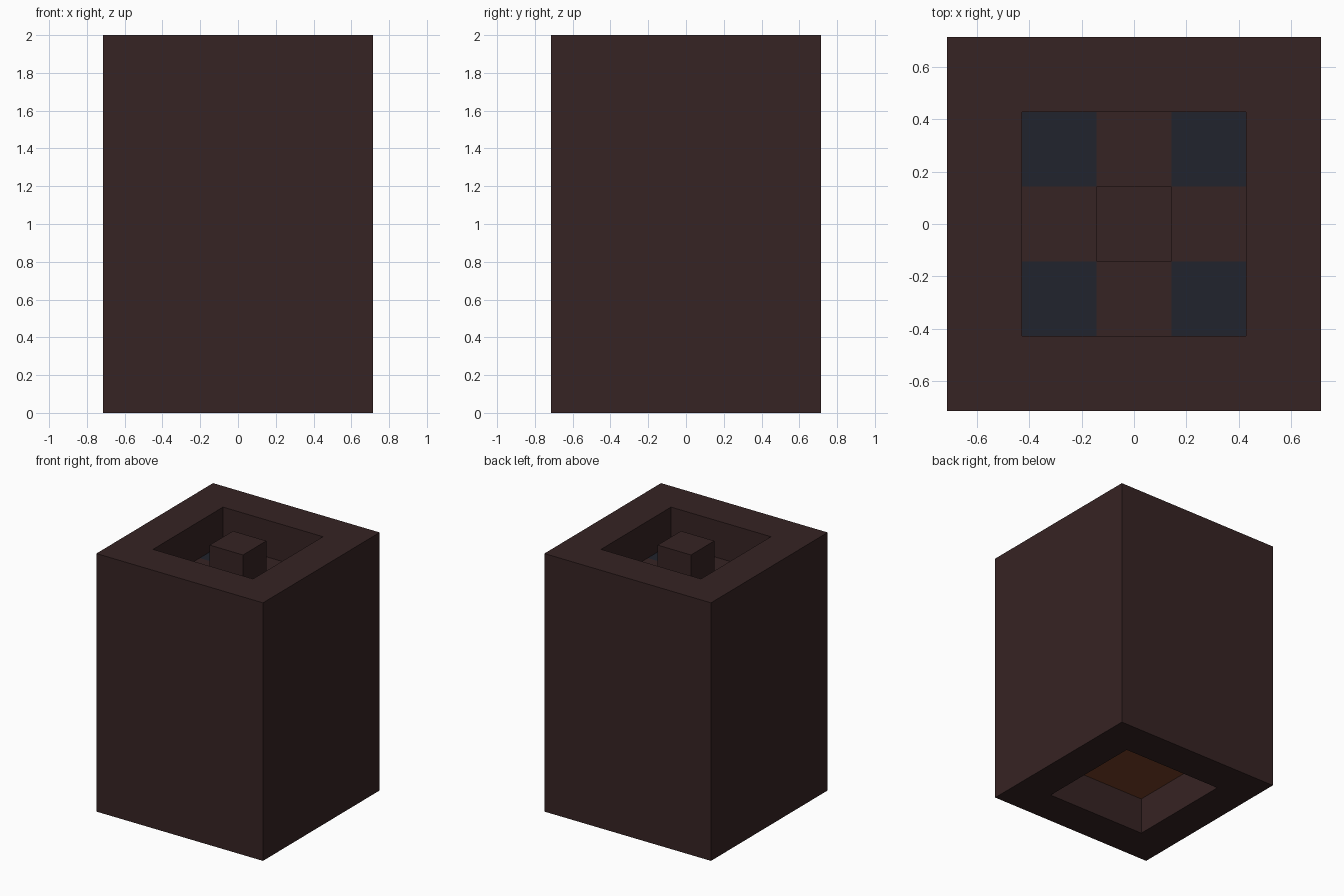
import bpy
import bmesh
from mathutils import Vector

old = bpy.data.objects.get("Cube")
if old:
    bpy.data.objects.remove(old, do_unlink=True)

U = 2 / 7            # one block unit
WIDTH, HEIGHT = 5 * U, 7 * U


def material(name, rgb):
    mat = bpy.data.materials.new(name)
    mat.use_nodes = True
    color = (*rgb, 1)
    mat.diffuse_color = color
    mat.node_tree.nodes["Principled BSDF"].inputs["Base Color"].default_value = color
    return mat


materials = [
    material("dark_brown", (0.037, 0.017, 0.017)),
    material("slate_blue", (0.015, 0.017, 0.026)),
    material("burnt_orange", (0.19, 0.053, 0.02)),
]
BROWN, BLUE, ORANGE = range(3)


def push(bm, face, dz):
    """Extrude one face straight up or down and return the moved face."""
    moved = bmesh.ops.extrude_discrete_faces(bm, faces=[face])["faces"][0]
    bmesh.ops.translate(bm, verts=moved.verts, vec=Vector((0, 0, dz)))
    return moved


def recess(bm, face, dz):
    """Leave a rim one unit wide and sink the middle of the face."""
    bmesh.ops.inset_individual(bm, faces=[face], thickness=U, use_even_offset=True)
    return push(bm, face, dz)


# Body block
bm = bmesh.new()
bmesh.ops.create_cube(bm, size=1)
bmesh.ops.scale(bm, verts=bm.verts, vec=(WIDTH, WIDTH, HEIGHT))
bmesh.ops.translate(bm, verts=bm.verts, vec=(0, 0, HEIGHT / 2))
top = max(bm.faces, key=lambda f: f.calc_center_median().z)
bottom = min(bm.faces, key=lambda f: f.calc_center_median().z)

# Underside recess with an orange ceiling
recess(bm, bottom, U).material_index = ORANGE

# Top recess, its floor split into nine tiles
floor = recess(bm, top, -U)
bmesh.ops.subdivide_edges(bm, edges=list(floor.edges), cuts=2, use_grid_fill=True)
floor_z = HEIGHT - U
tiles = [f for f in bm.faces
         if f.normal.z > 0.9 and abs(f.calc_center_median().z - floor_z) < 0.01]

# Blue corner tiles, brown cross
for tile in tiles:
    c = tile.calc_center_median()
    if abs(c.x) > U / 2 and abs(c.y) > U / 2:
        tile.material_index = BLUE

# Centre post rises level with the rim
centre = min(tiles, key=lambda f: f.calc_center_median().xy.length)
push(bm, centre, U)

bmesh.ops.recalc_face_normals(bm, faces=bm.faces)
mesh = bpy.data.meshes.new("block_body")
bm.to_mesh(mesh)
bm.free()
for mat in materials:
    mesh.materials.append(mat)
body = bpy.data.objects.new("block_body", mesh)
bpy.context.collection.objects.link(body)
